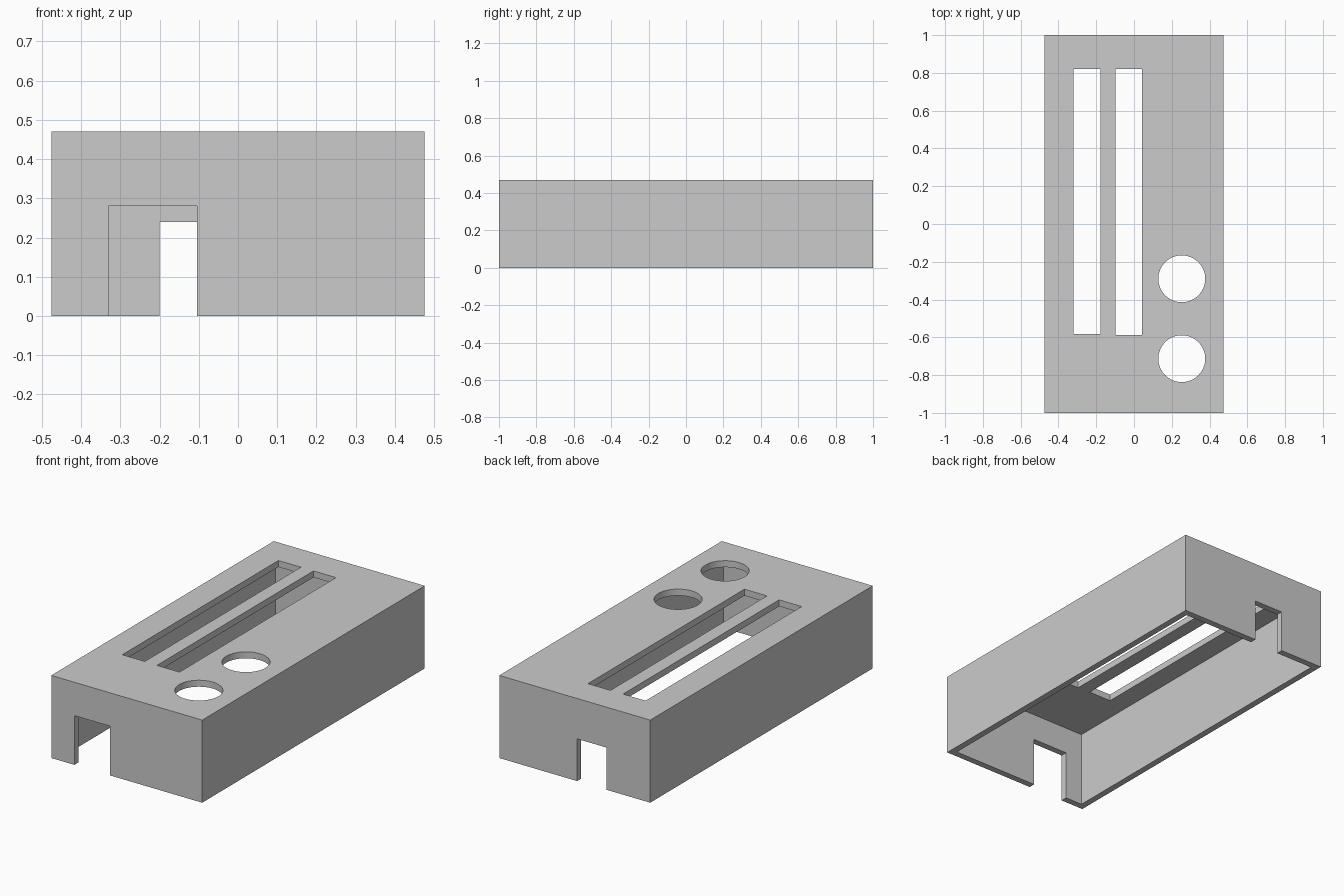
import bpy

if "Cube" in bpy.data.objects:
    bpy.data.objects.remove(bpy.data.objects["Cube"])


def box(name, x0, x1, y0, y1, z0, z1):
    bpy.ops.mesh.primitive_cube_add(size=1, location=((x0 + x1) / 2, (y0 + y1) / 2, (z0 + z1) / 2))
    ob = bpy.context.object
    ob.name = name
    ob.scale = (x1 - x0, y1 - y0, z1 - z0)
    bpy.ops.object.transform_apply(location=False, rotation=False, scale=True)
    return ob


def round_hole(name, x, y, r):
    bpy.ops.mesh.primitive_cylinder_add(vertices=64, radius=r, depth=0.2, location=(x, y, H))
    bpy.context.object.name = name
    return bpy.context.object


W, L, H, T = 0.475, 1.0, 0.47, 0.037

# Outer block of the cover
cover = box("cover", -W, W, -L, L, 0, H)

cutters = [
    # Hollow, open at the bottom
    box("hollow", -W + T, W - T, -L + T, L - T, -0.1, H - T),
    # Cable notches in the front and back walls
    box("front_notch", -0.33, -0.105, -L - 0.1, -L + 0.1, -0.1, 0.28),
    box("back_notch", -0.2, -0.015, L - 0.1, L + 0.1, -0.1, 0.24),
    # Long slots through the top
    box("left_slot", -0.32, -0.178, -0.583, 0.82, H - 0.1, H + 0.1),
    box("right_slot", -0.099, 0.043, -0.587, 0.82, H - 0.1, H + 0.1),
    # Round holes through the top
    round_hole("upper_hole", 0.253, -0.29, 0.124),
    round_hole("lower_hole", 0.253, -0.713, 0.124),
]

# Cut everything out of the block, then drop the cutters
for cutter in cutters:
    cutter.hide_render = True
    mod = cover.modifiers.new(cutter.name, 'BOOLEAN')
    mod.operation = 'DIFFERENCE'
    mod.solver = 'EXACT'
    mod.object = cutter

bpy.ops.object.select_all(action='DESELECT')
bpy.context.view_layer.objects.active = cover
cover.select_set(True)
for mod in list(cover.modifiers):
    bpy.ops.object.modifier_apply(modifier=mod.name)
for cutter in cutters:
    bpy.data.objects.remove(cutter)

bpy.ops.object.shade_smooth_by_angle(angle=0.5)
